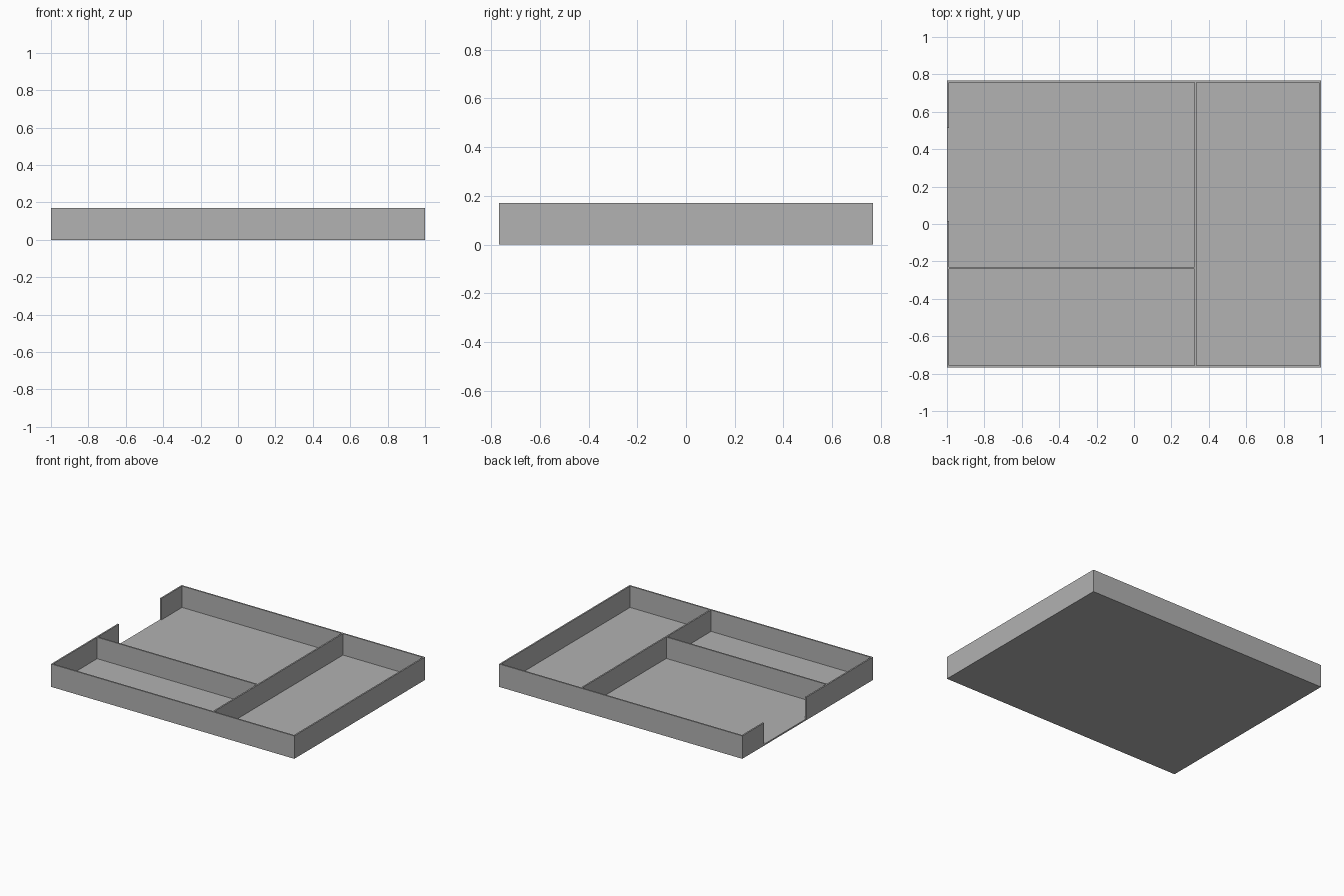
import bpy
from mathutils import Vector

cube = bpy.data.objects.get("Cube")
if cube:
    bpy.data.objects.remove(cube, do_unlink=True)

HALF_X, HALF_Y, HEIGHT = 1.0, 0.767, 0.17
WALL = 0.011                      # thickness of floor, walls and dividers
IN_X, IN_Y = HALF_X - WALL, HALF_Y - WALL
SPLIT_X, SPLIT_Y = 0.323, -0.241  # lower edges of the two dividers
GAP_Y = (0.016, 0.514)            # doorway in the right-hand wall
ABOVE = HEIGHT + 0.1

grey = bpy.data.materials.new("plain grey")
grey.use_nodes = True
colour = (0.445, 0.445, 0.445, 1)
grey.diffuse_color = colour
grey.node_tree.nodes["Principled BSDF"].inputs["Base Color"].default_value = colour


def box(name, low, high):
    """Axis-aligned box between two corners."""
    low, high = Vector(low), Vector(high)
    bpy.ops.mesh.primitive_cube_add(size=1, location=(low + high) / 2)
    obj = bpy.context.object
    obj.name = name
    obj.scale = high - low
    bpy.ops.object.transform_apply(location=True, rotation=False, scale=True)
    obj.data.materials.append(grey)
    return obj


def carve(body, low, high):
    """Cut a box-shaped hollow out of the body."""
    cutter = box("cutter", low, high)
    cutter.hide_render = True
    mod = body.modifiers.new("hollow", "BOOLEAN")
    mod.operation = "DIFFERENCE"
    mod.solver = "EXACT"
    mod.object = cutter
    bpy.context.view_layer.objects.active = body
    bpy.ops.object.modifier_apply(modifier=mod.name)
    bpy.data.objects.remove(cutter, do_unlink=True)


# Solid tray body
tray = box("divided_tray", (-HALF_X, -HALF_Y, 0), (HALF_X, HALF_Y, HEIGHT))

# Side, front and main compartments
carve(tray, (SPLIT_X + WALL, -IN_Y, WALL), (IN_X, IN_Y, ABOVE))
carve(tray, (-IN_X, -IN_Y, WALL), (SPLIT_X, SPLIT_Y, ABOVE))
carve(tray, (-IN_X, SPLIT_Y + WALL, WALL), (SPLIT_X, IN_Y, ABOVE))

# Doorway into the main compartment
carve(tray, (-HALF_X - 0.1, GAP_Y[0], WALL), (-IN_X + 0.1, GAP_Y[1], ABOVE))
